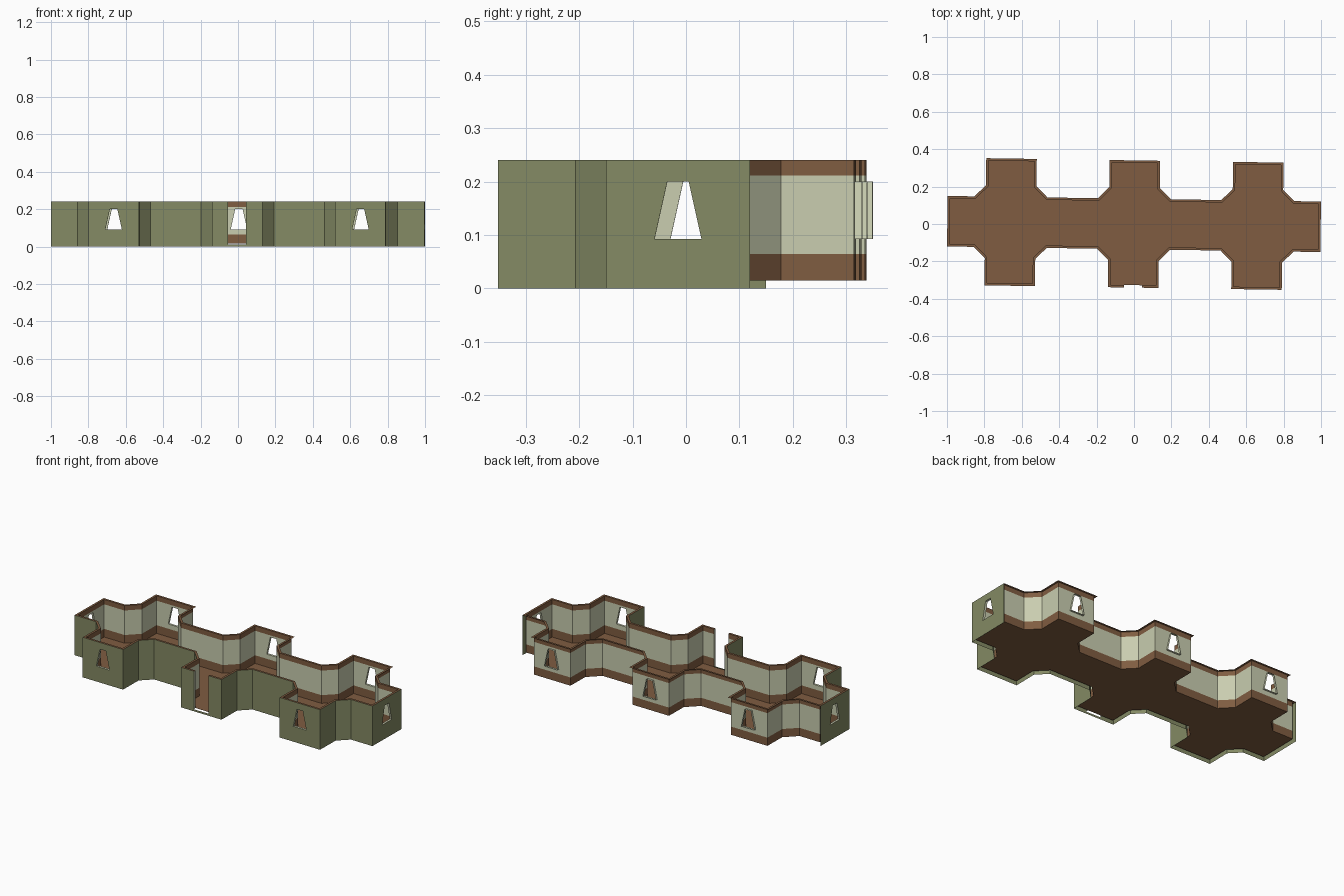
import bpy, bmesh, math
from mathutils import Vector, Matrix

if "Cube" in bpy.data.objects:
    bpy.data.objects.remove(bpy.data.objects["Cube"])

def material(name, rgb):
    m = bpy.data.materials.new(name)
    m.diffuse_color = (*[(c / 255) ** 2.2 for c in rgb], 1)
    m.use_nodes = True
    m.node_tree.nodes["Principled BSDF"].inputs["Base Color"].default_value = m.diffuse_color
    return m

GREEN, PALE, BROWN = 0, 1, 2
mats = [material("olive green", (131, 137, 100)),
        material("pale sage", (200, 204, 174)),
        material("brown", (127, 93, 67))]

TURN = Matrix.Rotation(-0.015, 3, 'Z')      # the plan sits slightly turned
END, HALF, DEPTH, CH, BAY = 0.998, 0.135, 0.34, 0.195, 0.66
THICK, FLOOR, TOP = 0.013, 0.015, 0.24
WIN_Z0, WIN_Z1, WIN_B, WIN_T = 0.092, 0.2, 0.044, 0.02
DOOR_HALF = 0.048
WINDOWS, DOOR, N = {3, 15, 19, 23, 29, 35, 39}, 9, 40

# plan outline: front run with three bays, back run is the same turned half round
front = [(-END, -HALF)]
for cx in (-BAY, 0, BAY):
    side = [(-CH, -HALF), (-HALF, -CH), (-HALF, -DEPTH)]
    front += [(cx + x, y) for x, y in side]
    front += [(cx - x, y) for x, y in reversed(side)]
front.append((END, -HALF))
outer = [Vector(p) for p in front] + [-Vector(p) for p in front]

def inset(pts, d):
    out = []
    for i, p in enumerate(pts):
        a = (p - pts[i - 1]).normalized()
        b = (pts[(i + 1) % len(pts)] - p).normalized()
        na, nb = Vector((-a.y, a.x)), Vector((-b.y, b.x))
        out.append(p + (na + nb) * d / (1 + na.dot(nb)))
    return out

inner = inset(outer, THICK)

class Part:
    def __init__(self, name):
        self.name, self.bm = name, bmesh.new()

    def face(self, pts, mat):
        f = self.bm.faces.new([self.bm.verts.new(TURN @ Vector(p)) for p in pts])
        f.material_index = mat

    def finish(self):
        bmesh.ops.remove_doubles(self.bm, verts=self.bm.verts, dist=1e-5)
        me = bpy.data.meshes.new(self.name)
        self.bm.to_mesh(me)
        self.bm.free()
        for m in mats:
            me.materials.append(m)
        bpy.context.collection.objects.link(bpy.data.objects.new(self.name, me))

def seg(line, i):
    return line[i], line[(i + 1) % N]

def at(line, i, u, z):
    """Point on wall i, u measured along it from its middle."""
    a, b = seg(line, i)
    p = (a + b) / 2 + (b - a).normalized() * u
    return (p.x, p.y, z)

def spans(line, i):
    a, b = seg(line, i)
    h = (b - a).length / 2
    return [(-h, -DOOR_HALF), (DOOR_HALF, h)] if i == DOOR else [(-h, h)]

HOLE = [(-WIN_B, WIN_Z0), (WIN_B, WIN_Z0), (WIN_T, WIN_Z1), (-WIN_T, WIN_Z1)]

def panel(part, line, i, z0, z1, mat, flip=False):
    for u0, u1 in spans(line, i):
        q = [(u0, z0), (u1, z0), (u1, z1), (u0, z1)]
        if i in WINDOWS and z0 < WIN_Z0 and z1 > WIN_Z1:
            polys = [[q[k], q[(k + 1) % 4], HOLE[(k + 1) % 4], HOLE[k]] for k in range(4)]
        else:
            polys = [q]
        for poly in polys:
            pts = [at(line, i, u, z) for u, z in poly]
            part.face(pts[::-1] if flip else pts, mat)

# green outer shell: front and both ends only, with a sill under the doorway
shell = Part("outer_shell")
for i in list(range(20)) + [39]:
    panel(shell, outer, i, 0, TOP, GREEN)
shell.face([at(outer, DOOR, u, z) for u, z in
            ((-DOOR_HALF, 0), (DOOR_HALF, 0), (DOOR_HALF, 0.012), (-DOOR_HALF, 0.012))], GREEN)
shell.finish()

# inner walls with skirting and top band
lining = Part("inner_walls")
for i in range(N):
    for z0, z1, m in ((FLOOR, 0.064, BROWN), (0.064, 0.211, PALE), (0.211, TOP, BROWN)):
        panel(lining, inner, i, z0, z1, m, True)
lining.finish()

# flat rim along the wall tops
rim = Part("wall_rim")
for i in range(N):
    for (o0, o1), (n0, n1) in zip(spans(outer, i), spans(inner, i)):
        rim.face([at(outer, i, o0, TOP), at(outer, i, o1, TOP),
                  at(inner, i, n1, TOP), at(inner, i, n0, TOP)], BROWN)
rim.finish()

# window reveals
reveals = Part("window_reveals")
for i in WINDOWS:
    for k in range(4):
        a, b = HOLE[k], HOLE[(k + 1) % 4]
        reveals.face([at(outer, i, *a), at(outer, i, *b),
                      at(inner, i, *b), at(inner, i, *a)], PALE)
reveals.finish()

# door jambs
jambs = Part("door_jambs")
for u in (-DOOR_HALF, DOOR_HALF):
    q = [at(outer, DOOR, u, FLOOR), at(inner, DOOR, u, FLOOR),
         at(inner, DOOR, u, TOP), at(outer, DOOR, u, TOP)]
    jambs.face(q if u < 0 else q[::-1], PALE)
jambs.finish()

# floor
floor = Part("floor")
floor.face([(p.x, p.y, FLOOR) for p in inner], BROWN)
floor.finish()
